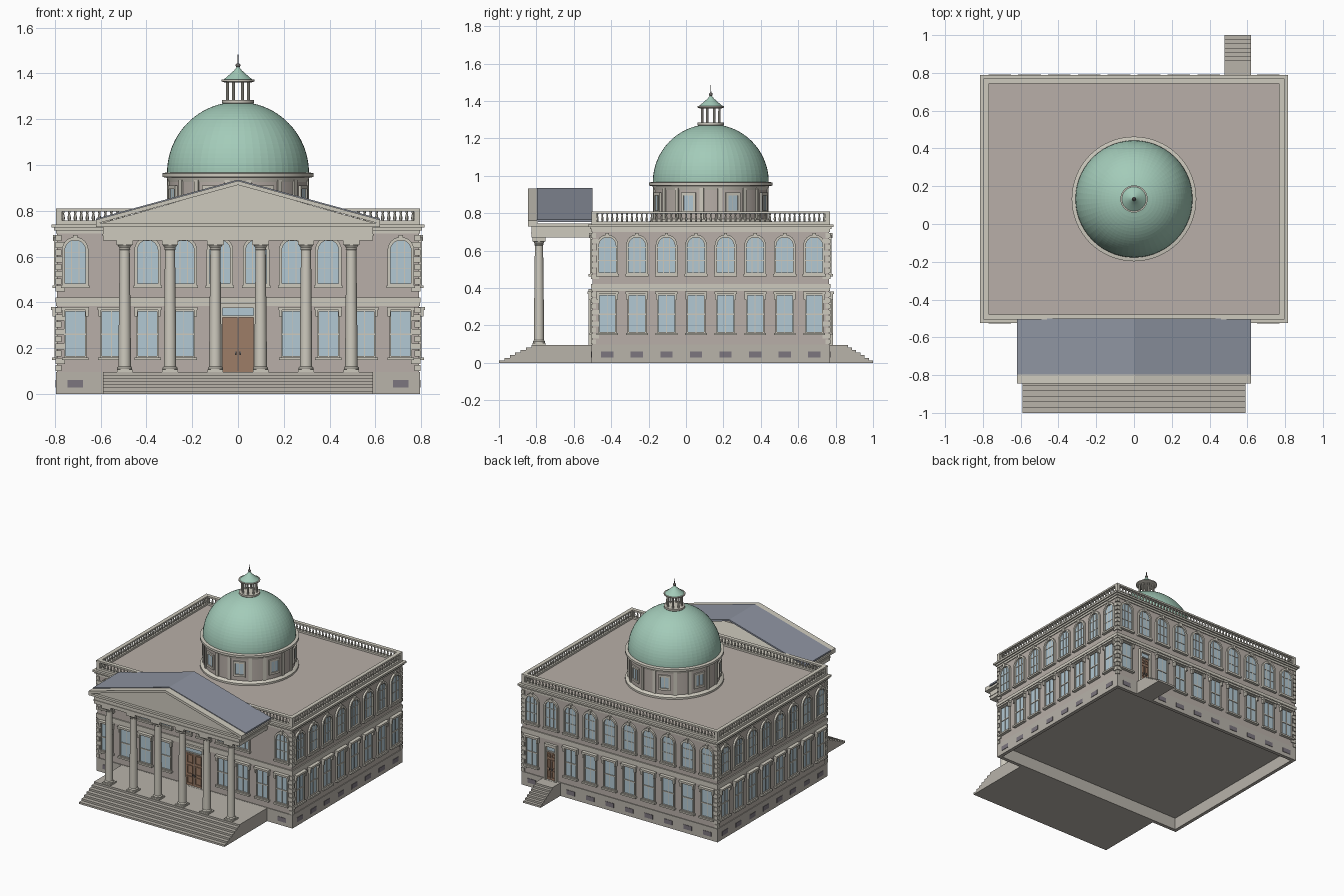
import bpy, bmesh
from math import pi, sin, cos, radians
from mathutils import Matrix, Vector

cube = bpy.data.objects.get("Cube")
if cube:
    bpy.data.objects.remove(cube, do_unlink=True)

def material(name, *rgb):
    lin = [((c / 255 + 0.055) / 1.055) ** 2.4 for c in rgb] + [1]
    m = bpy.data.materials.new(name)
    m.use_nodes = True
    m.diffuse_color = lin
    m.node_tree.nodes["Principled BSDF"].inputs["Base Color"].default_value = lin
    return m

WALL = material("wall stone", 184, 175, 168)
BASE = material("base stone", 184, 179, 170)
TRIM = material("trim stone", 206, 202, 190)
COPPER = material("green copper", 163, 203, 185)
SLATE = material("slate", 142, 148, 161)
GLASS = material("glass", 178, 200, 211)
WOOD = material("door wood", 158, 125, 103)
VENT = material("vent grey", 124, 118, 126)
METAL = material("dark metal", 105, 101, 98)

I = Matrix.Identity(4)
parts = {}

def mesh_of(name, mat):
    return parts.setdefault(name, (bmesh.new(), mat))[0]

def box(name, mat, x0, x1, y0, y1, z0, z1, M=I):
    size = Matrix.Diagonal((x1 - x0, y1 - y0, z1 - z0, 1))
    mid = Matrix.Translation(((x0 + x1) / 2, (y0 + y1) / 2, (z0 + z1) / 2))
    bmesh.ops.create_cube(mesh_of(name, mat), size=1, matrix=M @ mid @ size)

def prism(name, mat, outline, y0, y1, M=I):
    """Extrude an x-z outline from y0 to y1."""
    bm = mesh_of(name, mat)
    a, b = [[bm.verts.new(M @ Vector((x, y, z))) for x, z in outline] for y in (y0, y1)]
    faces = [bm.faces.new(a), bm.faces.new(b[::-1])]
    for i in range(len(a)):
        faces.append(bm.faces.new((a[i - 1], b[i - 1], b[i], a[i])))
    bmesh.ops.recalc_face_normals(bm, faces=faces)

def ring(name, mat, outer, inner, depth, M):
    """Raised frame between two matching outlines."""
    bm = mesh_of(name, mat)
    loops = [[bm.verts.new(M @ Vector((x, y, z))) for x, z in o]
             for o, y in ((outer, 0), (outer, -depth), (inner, -depth), (inner, 0))]
    faces = []
    for a, b in zip(loops, loops[1:]):
        for i in range(len(a)):
            faces.append(bm.faces.new((a[i - 1], a[i], b[i], b[i - 1])))
    bmesh.ops.recalc_face_normals(bm, faces=faces)

def lathe(name, mat, profile, n, x=0, y=0, z=0):
    bm = mesh_of(name, mat)
    rows = []
    for r, h in profile:
        rows.append([bm.verts.new((x + r * cos(2 * pi * i / n), y + r * sin(2 * pi * i / n), z + h))
                     for i in range(n)])
    faces = [bm.faces.new(rows[0][::-1]), bm.faces.new(rows[-1])]
    for a, b in zip(rows, rows[1:]):
        for i in range(n):
            faces.append(bm.faces.new((a[i - 1], a[i], b[i], b[i - 1])))

def rect(w, z0, z1):
    return [(-w, z0), (w, z0), (w, z1), (-w, z1)]

def arch(w, z0, z1, n=12):
    top = [(w * cos(pi * i / n), z1 - w + w * sin(pi * i / n)) for i in range(n + 1)]
    return [(-w, z0), (w, z0)] + top

# Main block: hollow plinth, walls, bands, cornice and roof deck
X, Y0, Y1 = 0.79, -0.5, 0.765
YC = (Y0 + Y1) / 2
sides = [("front", 0, X, -Y0 + YC), ("right", 90, Y1 - YC, X),
         ("back", 180, X, Y1 - YC), ("left", -90, Y1 - YC, X)]

def block(name, mat, grow, z0, z1):
    box(name, mat, -X - grow, X + grow, Y0 - grow, Y1 + grow, z0, z1)

block("walls", WALL, 0, 0.09, 0.725)
block("plinth_cap", BASE, 0.005, 0.088, 0.097)
block("string_course", TRIM, 0.008, 0.4, 0.422)
block("string_course", TRIM, 0.004, 0.385, 0.4)
block("frieze", TRIM, 0.006, 0.7, 0.72)
block("cornice", TRIM, 0.014, 0.715, 0.727)
block("cornice", TRIM, 0.024, 0.727, 0.74)
block("roof_deck", WALL, -0.02, 0.73, 0.744)

# Windows, vents and doors, placed in the plane of one facade
def arched_window(M):
    prism("upper_glass", GLASS, arch(0.046, 0.475, 0.672), 0, -0.003, M)
    ring("upper_frames", TRIM, arch(0.058, 0.47, 0.686), arch(0.045, 0.482, 0.672), 0.014, M)
    for u in (-0.016, 0.016):
        box("upper_bars", TRIM, u - 0.002, u + 0.002, -0.006, 0, 0.48, 0.665, M)
    for z in (0.545, 0.615):
        box("upper_bars", TRIM, -0.045, 0.045, -0.006, 0, z, z + 0.004, M)
    box("keystones", TRIM, -0.009, 0.009, -0.019, 0, 0.668, 0.695, M)
    box("upper_sills", TRIM, -0.062, 0.062, -0.02, 0, 0.462, 0.474, M)

def square_window(M):
    box("lower_glass", GLASS, -0.044, 0.044, -0.003, 0, 0.16, 0.365, M)
    ring("lower_frames", TRIM, rect(0.05, 0.155, 0.37), rect(0.042, 0.165, 0.36), 0.012, M)
    box("lower_bars", TRIM, -0.043, 0.043, -0.008, 0, 0.257, 0.264, M)
    box("lower_bars", TRIM, -0.002, 0.002, -0.007, 0, 0.16, 0.36, M)
    box("window_hoods", TRIM, -0.06, 0.06, -0.026, 0, 0.367, 0.381, M)
    box("lower_sills", TRIM, -0.058, 0.058, -0.022, 0, 0.148, 0.16, M)
    for u in (-0.051, 0.051):
        box("hood_brackets", TRIM, u - 0.006, u + 0.006, -0.02, 0, 0.338, 0.367, M)

def door(M, w, top):
    box("doors", WOOD, -w, w, -0.006, 0, 0.097, top, M)
    box("transoms", GLASS, -w, w, -0.004, 0, top, top + 0.045, M)
    ring("door_frames", TRIM, rect(w + 0.014, 0.095, top + 0.06), rect(w, 0.097, top + 0.04), 0.02, M)
    box("door_frames", TRIM, -w, w, -0.014, 0, top, top + 0.008, M)
    box("door_gaps", METAL, -0.0015, 0.0015, -0.008, 0, 0.1, top, M)
    for u in (-w / 2, w / 2):
        for z0, z1 in ((0.11, 0.165), (0.18, 0.245), (0.26, top - 0.012)):
            ring("door_panels", WOOD, [(u + a, b) for a, b in rect(w * 0.36, z0, z1)],
                 [(u + a, b) for a, b in rect(w * 0.28, z0 + 0.006, z1 - 0.006)], 0.011, M)
    for u in (-0.01, 0.01):
        box("door_handles", METAL, u - 0.003, u + 0.003, -0.016, 0, 0.17, 0.185, M)

for side, angle, half, out in sides:
    F = Matrix.Translation((0, YC, 0)) @ Matrix.Rotation(radians(angle), 4, "Z") @ Matrix.Translation((0, -out, 0))
    # plinth wall with vents
    box("plinth", BASE, -half - 0.005, half + 0.005, -0.005, 0.02, 0, 0.09, F)
    count = 8 if side in ("left", "right") else 10
    for i in range(count):
        u = (i - (count - 1) / 2) * 0.158
        W = F @ Matrix.Translation((u, 0, 0))
        edge = count // 2 - abs(i - (count - 1) / 2) < 1
        if not (side == "front" and i in (1, 8)):
            arched_window(W)
        if side == "back" and i == 1:
            door(W, 0.036, 0.3)
            continue
        if side == "front" and i in (4, 5):
            continue
        square_window(W)
        if side != "front" or edge:
            box("vents", VENT, -0.033, 0.033, -0.008, 0, 0.028, 0.06, W)
    if side == "front":
        door(F, 0.068, 0.335)
    # corner quoins
    for k in range(19):
        w = 0.04 if k % 2 else 0.024
        z = 0.1 + k * 0.0316
        if not 0.37 < z < 0.42:
            for s in (-1, 1):
                u = s * (half + 0.006 - w / 2)
                box("quoins", TRIM, u - w / 2, u + w / 2, -0.007, 0, z, z + 0.026, F)
    # parapet rails, posts and balusters
    box("parapet_rails", TRIM, -half - 0.005, half + 0.005, -0.005, 0.021, 0.738, 0.757, F)
    box("parapet_rails", TRIM, -half - 0.006, half + 0.006, -0.006, 0.022, 0.798, 0.81, F)
    for s in (-1, 1):
        u = s * (half - 0.008)
        box("parapet_posts", TRIM, u - 0.013, u + 0.013, -0.005, 0.021, 0.75, 0.8, F)
    n = int(2 * half / 0.026)
    for i in range(1, n):
        p = F @ Vector((-half + i * 2 * half / n, 0.008, 0.755))
        lathe("balusters", TRIM, [(0.005, 0), (0.008, 0.014), (0.004, 0.032), (0.007, 0.045)], 6, *p)

# Entrance steps, platform and back steps
for i in range(7):
    z0, z1 = i * 0.0137, (i + 1) * 0.0137
    box("front_steps", BASE, -0.59, 0.59, -1 + i * 0.029, Y0, z0, z1)
    box("back_steps", BASE, 0.48, 0.62, Y1, 1 - i * 0.0225, z0, z1)

# Portico columns
for i in range(6):
    x, y = (i - 2.5) * 0.198, -0.786
    box("column_plinths", TRIM, x - 0.034, x + 0.034, y - 0.034, y + 0.034, 0.095, 0.106)
    lathe("columns", TRIM, [(0.033, 0.105), (0.033, 0.114), (0.027, 0.121), (0.0265, 0.25), (0.022, 0.628),
                            (0.025, 0.632), (0.023, 0.638), (0.032, 0.652)], 20, x, y)
    box("column_capitals", TRIM, x - 0.036, x + 0.036, y - 0.036, y + 0.036, 0.65, 0.67)

# Portico entablature, pediment and roof
box("entablature", TRIM, -0.59, 0.59, -0.825, Y0, 0.67, 0.732)
box("entablature", TRIM, -0.594, 0.594, -0.83, Y0, 0.692, 0.698)
box("portico_cornice", TRIM, -0.62, 0.62, -0.845, Y0, 0.73, 0.746)
prism("tympanum", TRIM, [(-0.6, 0.745), (0.6, 0.745), (0, 0.915)], -0.826, -0.797)

def gable(name, mat, low, high, y0, y1):
    rise = 0.17
    prism(name, mat, [(-0.62, low), (-0.62, high), (0, high + rise), (0.62, high), (0.62, low), (0, low + rise)], y0, y1)

gable("raking_cornice", TRIM, 0.743, 0.761, -0.845, -0.795)
gable("portico_roof", SLATE, 0.754, 0.766, -0.797, Y0)

# Drum with windows and pilasters
lathe("drum", WALL, [(0.305, 0.74), (0.305, 0.95)], 64, 0, YC)
lathe("drum_base", TRIM, [(0.328, 0.74), (0.328, 0.757), (0.312, 0.768)], 64, 0, YC)
lathe("drum_cornice", TRIM, [(0.306, 0.925), (0.312, 0.945), (0.33, 0.948), (0.33, 0.964), (0.31, 0.968)], 64, 0, YC)
for k in range(8):
    D = [Matrix.Translation((0, YC, 0)) @ Matrix.Rotation(radians(a), 4, "Z") @ Matrix.Translation((0, -0.303, 0))
         for a in (45 * k + 22.5, 45 * k - 9, 45 * k + 9)]
    box("drum_glass", GLASS, -0.03, 0.03, -0.004, 0, 0.81, 0.9, D[0])
    ring("drum_frames", TRIM, rect(0.041, 0.8, 0.91), rect(0.028, 0.815, 0.895), 0.011, D[0])
    box("drum_bars", TRIM, -0.002, 0.002, -0.006, 0, 0.81, 0.9, D[0])
    for P in D[1:]:
        box("drum_pilasters", TRIM, -0.011, 0.011, -0.009, 0.01, 0.765, 0.935, P)

# Dome
arc = [(0.31 * cos(radians(a)), 0.966 + 0.31 * sin(radians(a))) for a in range(0, 88, 4)]
lathe("dome", COPPER, arc, 56, 0, YC)

# Lantern, finial and spire
lathe("lantern_base", TRIM, [(0.06, 1.262), (0.07, 1.272), (0.07, 1.284)], 32, 0, YC)
for k in range(8):
    a = radians(45 * k + 22.5)
    lathe("lantern_posts", TRIM, [(0.007, 1.28), (0.006, 1.37)], 8, 0.05 * cos(a), YC + 0.05 * sin(a))
lathe("lantern_cornice", TRIM, [(0.058, 1.36), (0.072, 1.366), (0.072, 1.373)], 32, 0, YC)
lathe("lantern_roof", COPPER, [(0.064, 1.373), (0.056, 1.379), (0.034, 1.398), (0.016, 1.414), (0.006, 1.428)], 32, 0, YC)
ball = [(0.0005 + 0.01 * sin(pi * i / 8), 1.435 - 0.01 * cos(pi * i / 8)) for i in range(9)]
lathe("finial", METAL, ball, 12, 0, YC)
lathe("spire", METAL, [(0.003, 1.44), (0.001, 1.485)], 8, 0, YC)

# Turn every part into an object
SMOOTH = {"columns", "drum", "drum_base", "drum_cornice", "lantern_base", "lantern_posts", "lantern_cornice", "lantern_roof", "finial"}
for name, (bm, mat) in parts.items():
    mesh = bpy.data.meshes.new(name)
    bm.to_mesh(mesh)
    bm.free()
    mesh.materials.append(mat)
    obj = bpy.data.objects.new(name, mesh)
    bpy.context.collection.objects.link(obj)
    if name in SMOOTH:
        bpy.ops.object.select_all(action="DESELECT")
        obj.select_set(True)
        bpy.context.view_layer.objects.active = obj
        bpy.ops.object.shade_smooth_by_angle(angle=radians(30))
